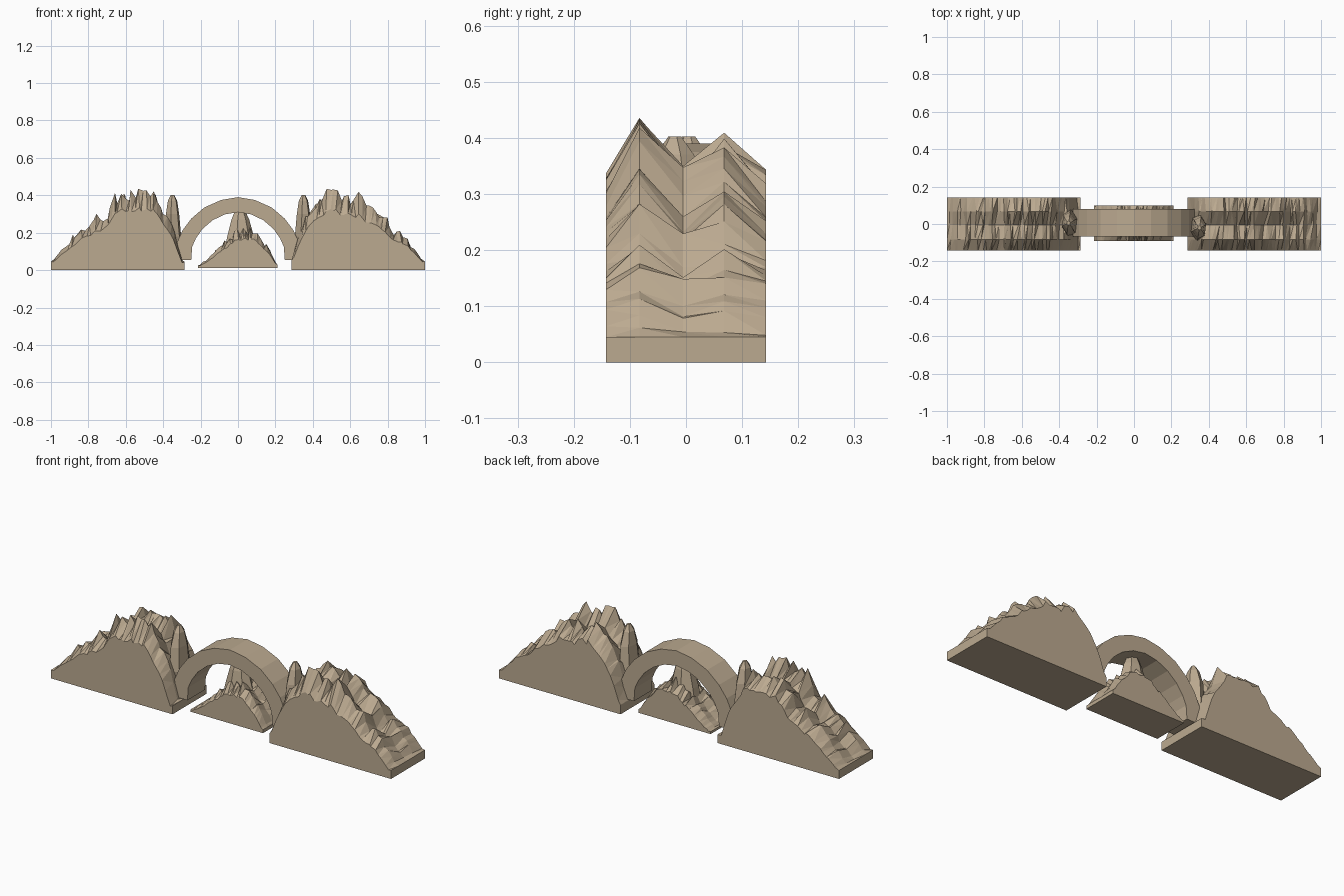
import bpy
import bmesh
import math
import random

if "Cube" in bpy.data.objects:
    bpy.data.objects.remove(bpy.data.objects["Cube"], do_unlink=True)

random.seed(11)

# Single sandstone colour
stone = bpy.data.materials.new("sandstone")
stone.use_nodes = True
COLOR = (0.50, 0.40, 0.28, 1)
stone.diffuse_color = COLOR
bsdf = stone.node_tree.nodes["Principled BSDF"]
bsdf.inputs["Base Color"].default_value = COLOR
bsdf.inputs["Roughness"].default_value = 0.9


def finish(bm, name):
    bmesh.ops.recalc_face_normals(bm, faces=bm.faces)
    mesh = bpy.data.meshes.new(name)
    bm.to_mesh(mesh)
    bm.free()
    mesh.materials.append(stone)
    obj = bpy.data.objects.new(name, mesh)
    bpy.context.collection.objects.link(obj)
    return obj


def envelope(profile, x):
    """Height of a piecewise linear skyline at x."""
    for (x0, z0), (x1, z1) in zip(profile, profile[1:]):
        if x <= x1:
            return z0 + (z1 - z0) * (x - x0) / (x1 - x0)
    return profile[-1][1]


def rock_ridge(name, profile, rows, columns, bottom):
    """Jagged slab: rows are (y, height factor), with flat walls and base."""
    bm = bmesh.new()
    x0, x1 = profile[0][0], profile[-1][0]
    top, base = [], []
    for i in range(columns + 1):
        inner = 0 < i < columns
        x = x0 + (x1 - x0) * i / columns
        dip = random.uniform(0, 0.17) if inner else 0
        line, foot = [], []
        for j, (y, factor) in enumerate(rows):
            edge = j in (0, len(rows) - 1)
            px = x + (random.uniform(-0.4, 0.4) * (x1 - x0) / columns if inner else 0)
            drop = dip * (0.4 if edge else 1) + random.uniform(0, 0.05 if edge else 0.13)
            z = envelope(profile, px) * (1 - (drop if inner else 0))
            z *= factor if inner else 1
            line.append(bm.verts.new((px, y, max(z, bottom + 0.005))))
            foot.append(bm.verts.new((px, y, bottom)))
        top.append(line)
        base.append(foot)
    last = len(rows) - 1
    for i in range(columns):
        for j in range(last):
            a, b, c, d = top[i][j], top[i + 1][j], top[i + 1][j + 1], top[i][j + 1]
            bm.faces.new((a, b, c))
            bm.faces.new((a, c, d))
            bm.faces.new((base[i][j], base[i][j + 1], base[i + 1][j + 1], base[i + 1][j]))
        for j in (0, last):
            bm.faces.new((base[i][j], base[i + 1][j], top[i + 1][j], top[i][j]))
    for i in (0, columns):
        for j in range(last):
            bm.faces.new((base[i][j], base[i][j + 1], top[i][j + 1], top[i][j]))
    return finish(bm, name)


def spire(name, rings, sides, twist=0.0):
    """Faceted rock pillar; rings are (x, y, z, radius x, radius y)."""
    bm = bmesh.new()
    loops = []
    for x, y, z, rx, ry in rings:
        angles = [2 * math.pi * k / sides + twist for k in range(sides)]
        loops.append([bm.verts.new((x + rx * math.cos(a), y + ry * math.sin(a), z))
                      for a in angles])
    for low, high in zip(loops, loops[1:]):
        for k in range(sides):
            n = (k + 1) % sides
            bm.faces.new((low[k], low[n], high[n], high[k]))
    bm.faces.new(loops[0][::-1])
    bm.faces.new(loops[-1])
    return finish(bm, name)


# Two large outcrops
big_rows = [(-0.143, 0.72), (-0.083, 1.03), (-0.005, 0.83), (0.068, 0.98), (0.143, 0.75)]
right_skyline = [(-1, 0.045), (-0.95, 0.12), (-0.9, 0.17), (-0.83, 0.25), (-0.75, 0.31),
                 (-0.7, 0.35), (-0.64, 0.47), (-0.56, 0.47), (-0.5, 0.50), (-0.44, 0.47),
                 (-0.41, 0.40), (-0.37, 0.31), (-0.33, 0.18), (-0.31, 0.07), (-0.285, 0.045)]
left_skyline = [(0.285, 0.05), (0.3, 0.11), (0.32, 0.19), (0.36, 0.30), (0.4, 0.39),
                (0.44, 0.44), (0.5, 0.475), (0.56, 0.44), (0.64, 0.44), (0.68, 0.38),
                (0.74, 0.35), (0.8, 0.28), (0.86, 0.22), (0.9, 0.20), (0.95, 0.12), (1, 0.045)]
rock_ridge("right_outcrop", right_skyline, big_rows, 38, 0)
rock_ridge("left_outcrop", left_skyline, big_rows, 38, 0)

# Small mound below the arch, with a tall central spire
mound_skyline = [(-0.215, 0.025), (-0.15, 0.08), (-0.1, 0.14), (-0.05, 0.19), (-0.02, 0.23),
                 (0.05, 0.25), (0.1, 0.23), (0.14, 0.17), (0.18, 0.10), (0.21, 0.03)]
mound_rows = [(-0.09, 0.72), (-0.052, 1), (0.0, 0.83), (0.047, 0.97), (0.1, 0.75)]
rock_ridge("centre_mound", mound_skyline, mound_rows, 30, 0.012)
spire("centre_spire", [(0.01, 0, 0.02, 0.11, 0.075), (0.01, 0, 0.18, 0.075, 0.055),
                       (0.01, 0, 0.27, 0.05, 0.04), (0.01, 0, 0.325, 0.025, 0.02)], 7)

# Arch bridge: half outlines mirrored across the centre and extruded in depth
outer = [(-0.32, 0.055), (-0.325, 0.15), (-0.295, 0.215), (-0.25, 0.275), (-0.18, 0.335),
         (-0.09, 0.375), (0, 0.39)]
inner = [(-0.25, 0.055), (-0.245, 0.125), (-0.225, 0.17), (-0.19, 0.22), (-0.135, 0.267),
         (-0.07, 0.298), (0, 0.31)]
outer += [(-x, z) for x, z in outer[-2::-1]]
inner += [(-x, z) for x, z in inner[-2::-1]]
bm = bmesh.new()
sections = []
for (ox, oz), (ix, iz) in zip(outer, inner):
    corners = ((ox, -0.068, oz), (ox, 0.08, oz), (ix, 0.08, iz), (ix, -0.068, iz))
    sections.append([bm.verts.new(c) for c in corners])
for a, b in zip(sections, sections[1:]):
    for k in range(4):
        n = (k + 1) % 4
        bm.faces.new((a[k], a[n], b[n], b[k]))
bm.faces.new(sections[0])
bm.faces.new(sections[-1])
finish(bm, "arch")

# Pointed boulders where the arch meets each outcrop
for name, s, y in (("right_boulder", -1, 0.005), ("left_boulder", 1, -0.02)):
    spire(name, [(s * 0.33, y, 0.05, 0.025, 0.04), (s * 0.345, y, 0.18, 0.043, 0.075),
                 (s * 0.35, y, 0.30, 0.037, 0.06), (s * 0.35, y, 0.37, 0.026, 0.035),
                 (s * 0.35, y, 0.402, 0.01, 0.012)], 6, 0.3)
